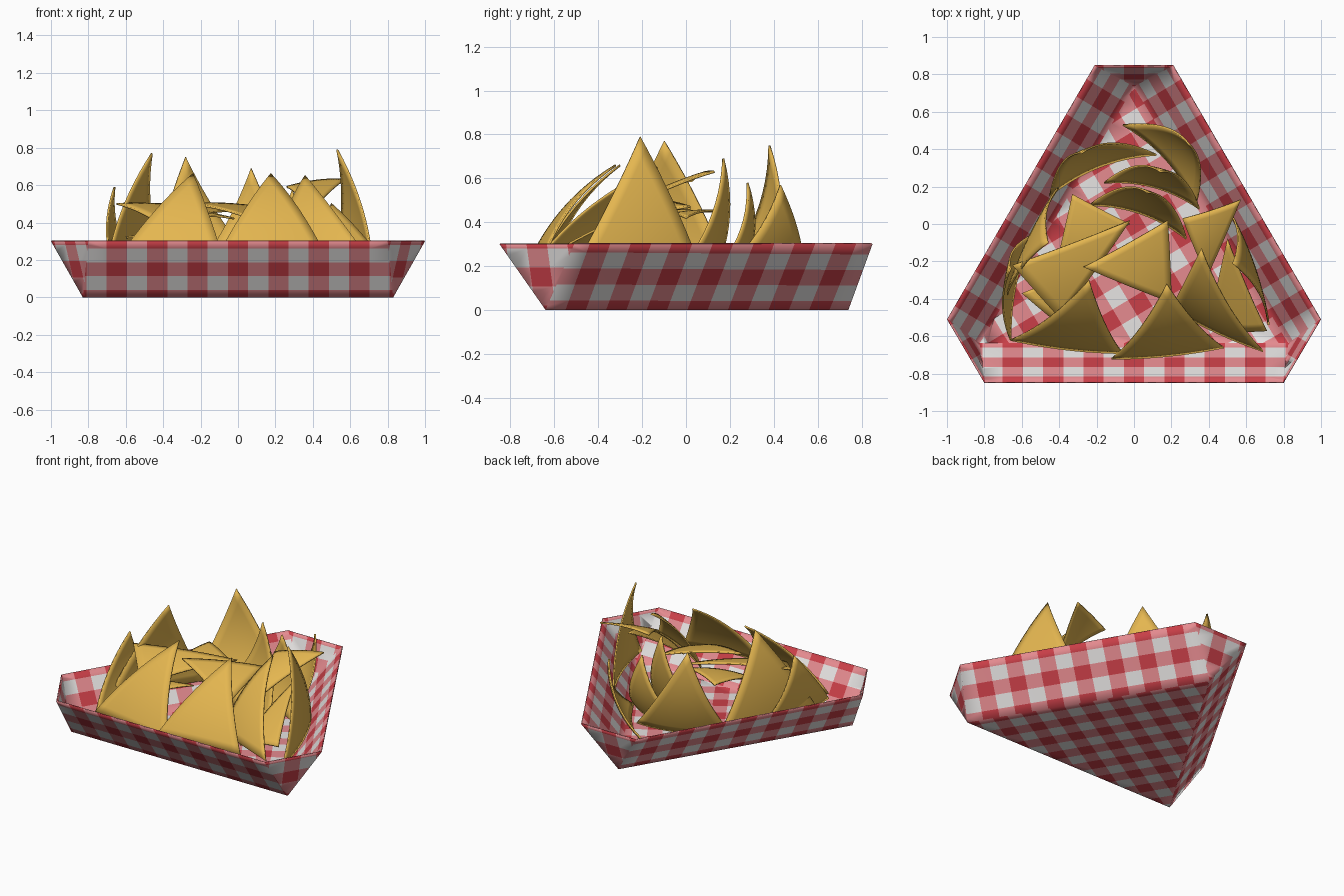
import bpy, bmesh
from mathutils import Vector

if "Cube" in bpy.data.objects:
    bpy.data.objects.remove(bpy.data.objects["Cube"])


def material(name, rgb):
    mat = bpy.data.materials.new(name)
    mat.use_nodes = True
    mat.diffuse_color = (*rgb, 1)
    mat.node_tree.nodes["Principled BSDF"].inputs["Base Color"].default_value = (*rgb, 1)
    return mat


WHITE = material("paper white", (0.85, 0.83, 0.82))
PINK = material("check pink", (0.79, 0.26, 0.28))
RED = material("check red", (0.59, 0.05, 0.065))
CORN = material("toasted corn", (0.78, 0.47, 0.08))


def add_object(name, bm, materials, thickness, offset):
    for f in bm.faces:
        f.smooth = True
    mesh = bpy.data.meshes.new(name)
    bm.to_mesh(mesh)
    bm.free()
    for mat in materials:
        mesh.materials.append(mat)
    obj = bpy.data.objects.new(name, mesh)
    bpy.context.collection.objects.link(obj)
    solid = obj.modifiers.new("thickness", "SOLIDIFY")
    solid.thickness = thickness
    solid.offset = offset
    return obj


# Paper tray: triangular floor, three sloped walls, three folded corners
tray = bmesh.new()
panel_id = tray.faces.layers.int.new("panel")
floor = [tray.verts.new(p) for p in ((-0.83, -0.64, 0), (0.83, -0.64, 0), (0, 0.74, 0))]
rim = [tray.verts.new((x, y, 0.3)) for x, y in ((-0.8, -0.85), (0.8, -0.85), (1, -0.51),
                                                (0.21, 0.85), (-0.21, 0.85), (-1, -0.51))]
# Each panel: corners, centre of its pattern, pattern direction, cell width and height
panels = [(floor[::-1], Vector((0, 0, 0)), floor[2].co - floor[1].co, 0.095, 0.095)]
for i in range(3):
    a, b, c, d = floor[i], floor[(i + 1) % 3], rim[2 * i + 1], rim[2 * i]
    middle = (a.co + b.co + c.co + d.co) / 4
    panels.append(((a, b, c, d), middle, b.co - a.co, 0.108, 0.09))
    e = rim[2 * i - 1]
    middle = a.co.lerp((d.co + e.co) / 2, 0.5)
    panels.append(((a, d, e), middle, d.co - e.co, 0.108, 0.09))
# Copy the directions before cutting, then weld all panels into one shell
normals = []
for n, panel in enumerate(panels):
    face = tray.faces.new(panel[0])
    face[panel_id] = n
    face.normal_update()
    normals.append(face.normal.copy())

# Cut every panel along its grid; crossing stripes red, single stripes pink
for n, (corners, origin, direction, width, height) in enumerate(panels):
    across = direction.normalized()
    up = across.cross(normals[n]).normalized()
    for axis, cell in ((across, width), (up, height)):
        for k in range(-14, 14):
            faces = [f for f in tray.faces if f[panel_id] == n]
            edges = {e for f in faces for e in f.edges}
            verts = {v for f in faces for v in f.verts}
            bmesh.ops.bisect_plane(tray, geom=[*verts, *edges, *faces],
                                   plane_co=origin + axis * (k + 0.5) * cell, plane_no=axis)
    for f in tray.faces:
        if f[panel_id] == n:
            rel = f.calc_center_median() - origin
            f.material_index = sum(round(rel.dot(axis) / cell) % 2 == 0
                                   for axis, cell in ((across, width), (up, height)))
add_object("paper_tray", tray, (WHITE, PINK, RED), 0.008, -1)


def chip(name, corners, base_bend, side_bend, lying=False, steps=12):
    """Bent triangle; the first corner is the peak."""
    peak, left, right = (Vector(c) for c in corners)
    normal = (left - peak).cross(right - peak).normalized()
    outward = (peak + left + right) / 3 - Vector((0, -0.1, 0))
    outward.z = 0
    if normal.dot(Vector((0, 0, 1)) if lying else outward) < 0:
        normal.negate()
        left, right = right, left
    bm = bmesh.new()
    rows = []
    for i in range(steps + 1):
        row = []
        for j in range(i + 1):
            p, r = 1 - i / steps, j / steps
            q = 1 - p - r
            bend = base_bend * q * r + side_bend * p * (q + r)
            row.append(bm.verts.new(peak * p + left * q + right * r + normal * bend))
        rows.append(row)
    for i in range(steps):
        for j in range(i + 1):
            bm.faces.new((rows[i][j], rows[i + 1][j], rows[i + 1][j + 1]))
            if j < i:
                bm.faces.new((rows[i][j], rows[i + 1][j + 1], rows[i][j + 1]))
    obj = add_object(name, bm, (CORN,), 0.01, 0)
    bpy.ops.object.select_all(action="DESELECT")
    obj.select_set(True)
    bpy.context.view_layer.objects.active = obj
    bpy.ops.object.shade_smooth_by_angle()


# Chips leaning on the side walls
side_chips = (
    ((0.53, -0.21, 0.79), (0.72, -0.54, 0.14), (0.5, 0.08, 0.15)),
    ((-0.46, -0.1, 0.77), (-0.4, 0.2, 0.15), (-0.7, -0.45, 0.15)),
    ((-0.66, -0.24, 0.59), (-0.66, -0.62, 0.15), (-0.55, -0.06, 0.15)),
)
# Curled chips toward the narrow end, tipped outward
back_chips = (
    ((-0.28, 0.38, 0.75), (-0.45, 0.15, 0.15), (0.12, 0.37, 0.15)),
    ((0.29, 0.43, 0.57), (-0.06, 0.53, 0.12), (0.33, 0.1, 0.12)),
    ((0.14, 0.28, 0.58), (-0.16, 0.22, 0.12), (0.35, 0.08, 0.12)),
    ((0.07, 0.17, 0.69), (-0.24, 0.1, 0.12), (0.28, -0.08, 0.12)),
)
# Broad chips leaning back from the front wall
front_chips = (
    ((-0.24, -0.3, 0.66), (-0.66, -0.62, 0.18), (-0.06, -0.69, 0.15)),
    ((0.175, -0.32, 0.66), (-0.12, -0.72, 0.2), (0.48, -0.66, 0.2)),
    ((0.36, -0.13, 0.65), (0.2, -0.45, 0.2), (0.69, -0.68, 0.22)),
)
# Chips lying on the pile
top_chips = (
    ((0.57, 0.13, 0.63), (0.26, 0.03, 0.59), (0.39, -0.28, 0.45)),
    ((-0.65, -0.22, 0.5), (-0.02, 0.02, 0.46), (-0.4, -0.5, 0.38)),
    ((0.18, 0.02, 0.47), (-0.27, -0.23, 0.5), (0.2, -0.42, 0.36)),
    ((-0.33, 0.16, 0.45), (-0.4, -0.15, 0.4), (-0.02, 0, 0.42)),
    ((-0.6, -0.37, 0.32), (-0.2, -0.2, 0.32), (-0.42, -0.52, 0.28)),
    ((0.5, -0.08, 0.5), (0.71, -0.57, 0.28), (0.4, -0.55, 0.2)),
)
for label, group, base, side in (("side", side_chips, 0.12, 0.17), ("back", back_chips, 0.2, 0.25),
                                 ("front", front_chips, 0.08, 0.2), ("top", top_chips, 0.1, 0.06)):
    for n, corners in enumerate(group, 1):
        chip(f"{label}_chip_{n}", corners, base, side, lying=label == "top")
